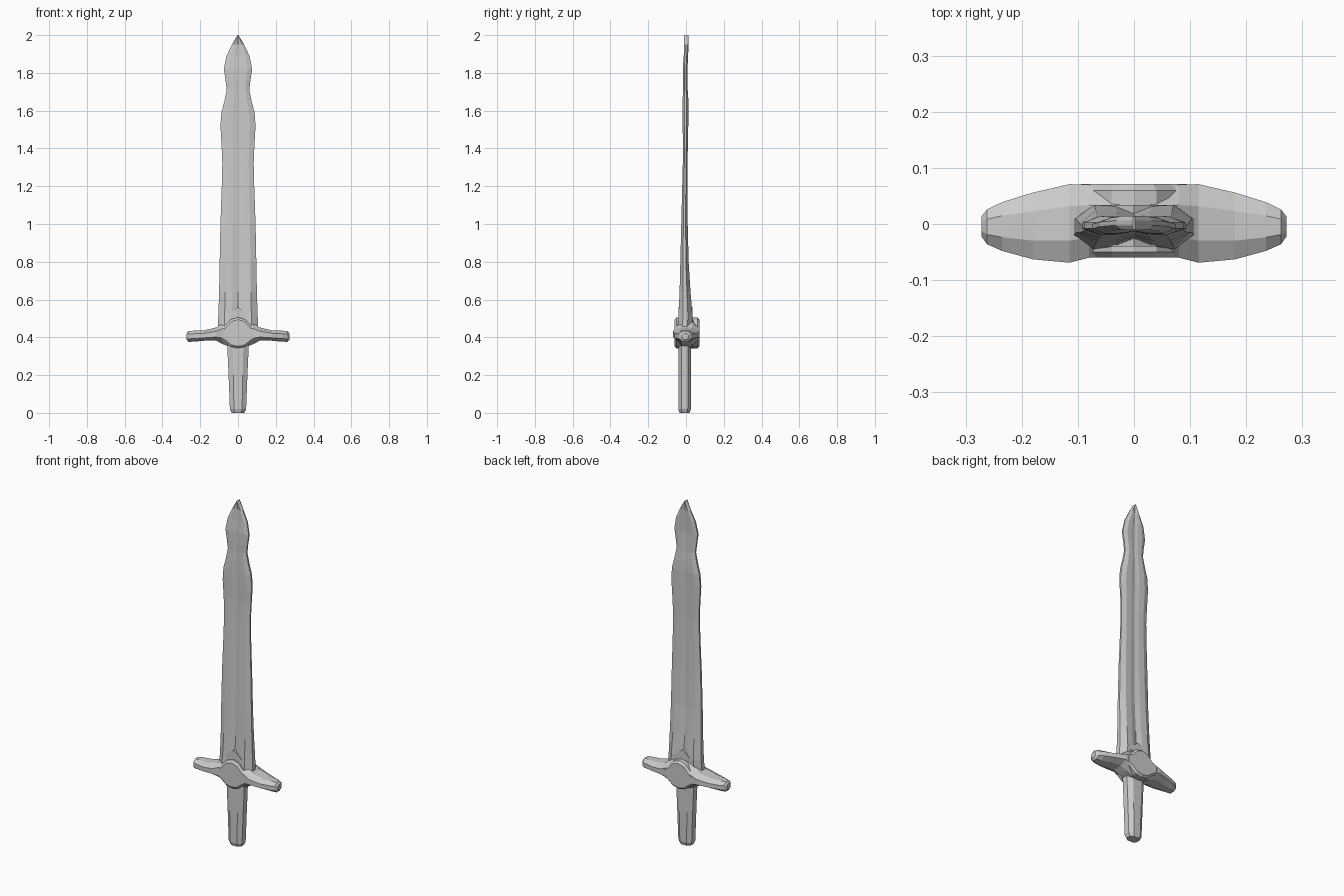
import bpy, bmesh


def loft(name, rings):
    """Bridge equal-length point rings and cap both ends."""
    bm = bmesh.new()
    loops = [[bm.verts.new(p) for p in ring] for ring in rings]
    n = len(loops[0])
    for a, b in zip(loops, loops[1:]):
        for i in range(n):
            j = (i + 1) % n
            bm.faces.new((a[i], a[j], b[j], b[i]))
    bm.faces.new(loops[0][::-1])
    bm.faces.new(loops[-1])
    bmesh.ops.recalc_face_normals(bm, faces=bm.faces)
    mesh = bpy.data.meshes.new(name)
    bm.to_mesh(mesh)
    bm.free()
    ob = bpy.data.objects.new(name, mesh)
    bpy.context.collection.objects.link(ob)
    return ob


def chamfered(a0, a1, b0, b1, k=0.28):
    """Octagon filling a rectangle, corners cut by fraction k."""
    da, db = (a1 - a0) * k, (b1 - b0) * k
    return [(a0 + da, b0), (a1 - da, b0), (a1, b0 + db), (a1, b1 - db),
            (a1 - da, b1), (a0 + da, b1), (a0, b1 - db), (a0, b0 + db)]


def blade_ring(z, w, front, back):
    """Thin section with slim edges and a shallow central fuller."""
    c, t = (front + back) / 2, (back - front) / 2
    side = [(-1, 0.35), (-1, -0.35), (-0.68, -1), (-0.3, -0.95), (0, -0.65),
            (0.3, -0.95), (0.68, -1), (1, -0.35), (1, 0.35),
            (0.68, 1), (0.3, 0.95), (0, 0.65), (-0.3, 0.95), (-0.68, 1)]
    return [(x * w, c + y * t, z) for x, y in side]


# Blade: height, half width, front y, back y
blade = [(0.44, 0.108, -0.046, 0.034), (0.52, 0.104, -0.040, 0.034),
         (0.64, 0.100, -0.034, 0.024), (0.80, 0.097, -0.030, 0.014),
         (1.00, 0.093, -0.025, 0.009), (1.20, 0.086, -0.020, 0.008),
         (1.32, 0.083, -0.017, 0.008), (1.42, 0.087, -0.016, 0.010),
         (1.52, 0.093, -0.018, 0.012), (1.59, 0.088, -0.019, 0.014),
         (1.65, 0.072, -0.018, 0.013), (1.71, 0.060, -0.016, 0.009),
         (1.76, 0.066, -0.017, 0.008), (1.82, 0.075, -0.017, 0.008),
         (1.89, 0.061, -0.012, 0.011), (1.95, 0.032, -0.010, 0.014),
         (2.00, 0.002, -0.011, 0.014)]
loft("blade", [blade_ring(*s) for s in blade])

# Grip: tapering chamfered bar with a rounded butt
grip = [(0.0, 0.034, -0.034, 0.019), (0.02, 0.043, -0.041, 0.026),
        (0.20, 0.050, -0.041, 0.027), (0.38, 0.058, -0.041, 0.027)]
loft("grip", [[(x, y, z) for x, y in chamfered(-w, w, f, b, 0.25)]
              for z, w, f, b in grip])

# Crossguard: half sections from centre to tip, mirrored
# x, front y, back y, bottom z, top z
guard = [(0.0, -0.056, 0.066, 0.342, 0.506), (0.04, -0.057, 0.066, 0.347, 0.499),
         (0.08, -0.060, 0.070, 0.364, 0.478), (0.115, -0.069, 0.071, 0.382, 0.452),
         (0.18, -0.063, 0.056, 0.382, 0.437), (0.235, -0.048, 0.039, 0.377, 0.435),
         (0.262, -0.036, 0.026, 0.376, 0.433), (0.272, -0.022, 0.013, 0.388, 0.420)]
full = [(-s[0], *s[1:]) for s in guard[:0:-1]] + guard
loft("crossguard", [[(x, y, z) for y, z in chamfered(f, b, lo, hi)]
                    for x, f, b, lo, hi in full])

# Shield-shaped bosses on the front and back of the guard
half = [(0, 0.342), (0.04, 0.350), (0.075, 0.378), (0.11, 0.398),
        (0.11, 0.432), (0.075, 0.456), (0.04, 0.494), (0, 0.506)]
outline = half + [(-x, z) for x, z in half[-2:0:-1]]
for name, s, ys in (("front_boss", 1, (0, -0.050, -0.060)),
                    ("back_boss", -1, (0, 0.060, 0.071))):
    loft(name, [[(x * k, y, 0.42 + (z - 0.42) * k) for x, z in outline]
                for y, k in zip(ys, (1, 1, 0.86))])

# Small chevron ridges at the blade root
for name, y0, y1 in (("front_chevron", -0.02, -0.040), ("back_chevron", 0.01, 0.034)):
    shape = [(-0.06, 0.50), (0.06, 0.50), (0.04, 0.53), (0, 0.56), (-0.04, 0.53)]
    loft(name, [[(x, y, z) for x, z in shape] for y in (y0, y1)])
